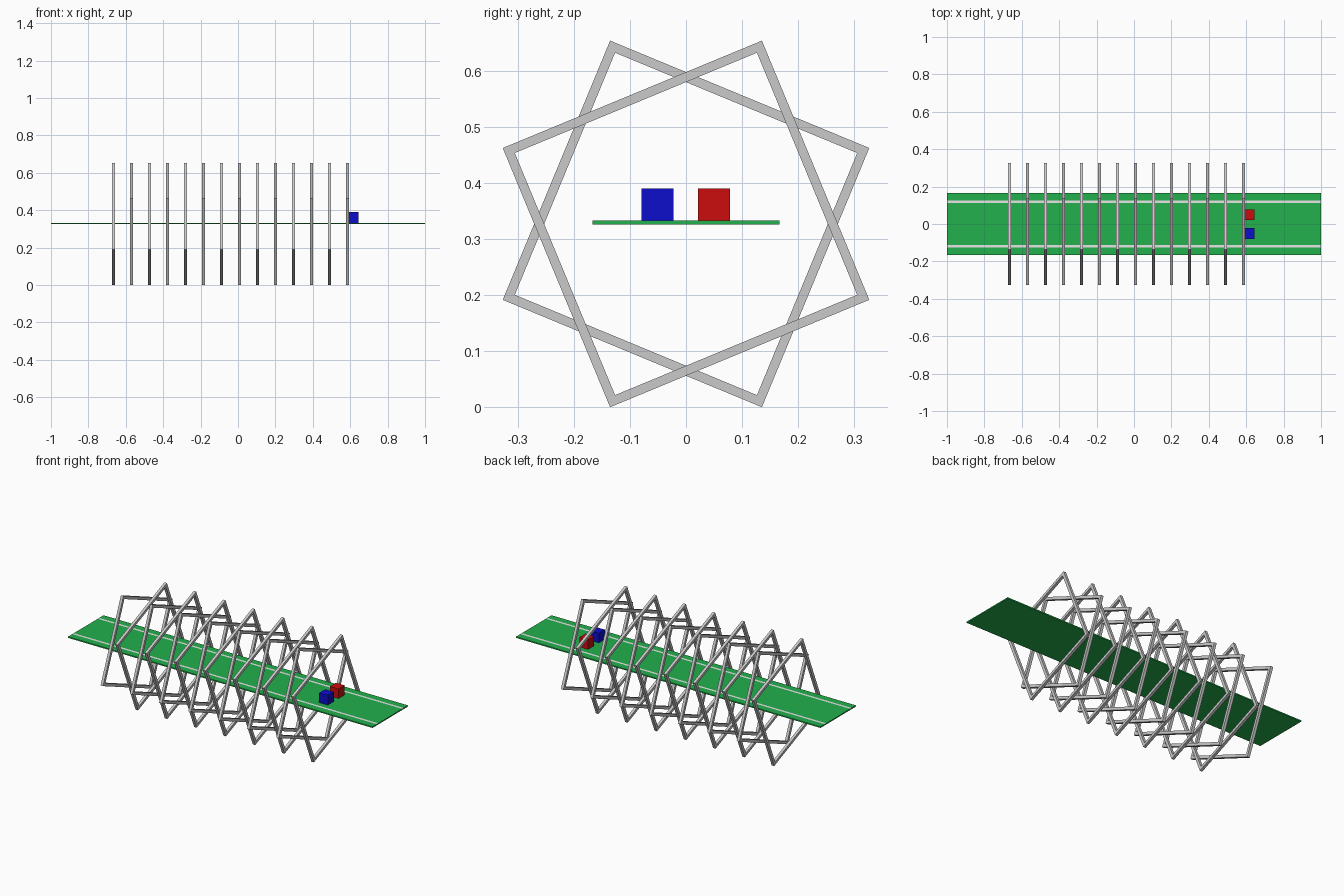
import bpy, bmesh, math
from mathutils import Vector

if "Cube" in bpy.data.objects:
    bpy.data.objects.remove(bpy.data.objects["Cube"])


def material(name, rgb):
    m = bpy.data.materials.new(name)
    m.diffuse_color = (*rgb, 1)
    m.use_nodes = True
    m.node_tree.nodes["Principled BSDF"].inputs["Base Color"].default_value = m.diffuse_color
    return m


GREY = material("frame grey", (0.59, 0.59, 0.59))
GREEN = material("track green", (0.016, 0.44, 0.073))
WHITE = material("stripe white", (0.8, 0.8, 0.8))
RED = material("cube red", (0.6, 0.004, 0.004))
BLUE = material("cube blue", (0.004, 0.004, 0.6))

SIDE, BAR = 0.5, 0.0165
R = SIDE / math.sqrt(2)
CZ = R * math.cos(math.radians(22.5))   # axis height of the tunnel


def finish(name, bm, *mats):
    bmesh.ops.recalc_face_normals(bm, faces=bm.faces)
    me = bpy.data.meshes.new(name)
    bm.to_mesh(me)
    bm.free()
    for m in mats:
        me.materials.append(m)
    ob = bpy.data.objects.new(name, me)
    bpy.context.collection.objects.link(ob)
    return ob


def cuboid(name, size, loc, mat):
    bm = bmesh.new()
    bmesh.ops.create_cube(bm, size=1)
    bmesh.ops.scale(bm, vec=size, verts=bm.verts)
    bmesh.ops.translate(bm, vec=loc, verts=bm.verts)
    return finish(name, bm, mat)


def square_frame(name, x, start):
    """Mitred square ring in the YZ plane, first corner at angle start."""
    bm = bmesh.new()
    rings = []
    for k in range(4):
        a = math.radians(start + 90 * k)
        ring = []
        for r, dx in ((R, -1), (R, 1), (R - BAR * math.sqrt(2), 1), (R - BAR * math.sqrt(2), -1)):
            ring.append(bm.verts.new((x + dx * BAR / 2, r * math.cos(a), CZ + r * math.sin(a))))
        rings.append(ring)
    for k in range(4):
        p, q = rings[k], rings[(k + 1) % 4]
        for j in range(4):
            n = (j + 1) % 4
            bm.faces.new((p[j], p[n], q[n], q[j]))
    return finish(name, bm, GREY)


# row of square frames, alternately tilted
for i in range(14):
    square_frame(f"frame_{i + 1}", -0.666 + i * 1.251 / 13, 67.5 if i % 2 else 22.5)

# track slab with two painted stripes cut into its top
bm = bmesh.new()
bmesh.ops.create_cube(bm, size=1)
bmesh.ops.scale(bm, vec=(2, 0.333, 0.007), verts=bm.verts)
bmesh.ops.translate(bm, vec=(0, 0, 0.3288), verts=bm.verts)
for y in (-0.126, -0.112, 0.112, 0.126):
    bmesh.ops.bisect_plane(bm, geom=bm.verts[:] + bm.edges[:] + bm.faces[:],
                           plane_co=(0, y, 0), plane_no=(0, 1, 0))
bm.normal_update()
for f in bm.faces:
    if f.normal.z > 0.9 and 0.112 < abs(f.calc_center_median().y) < 0.126:
        f.material_index = 1
finish("track", bm, GREEN, WHITE)

# two cubes resting on the track
for name, y, mat in (("blue_cube", -0.051, BLUE), ("red_cube", 0.05, RED)):
    cuboid(name, (0.057, 0.057, 0.057), (0.617, y, 0.3615), mat)
